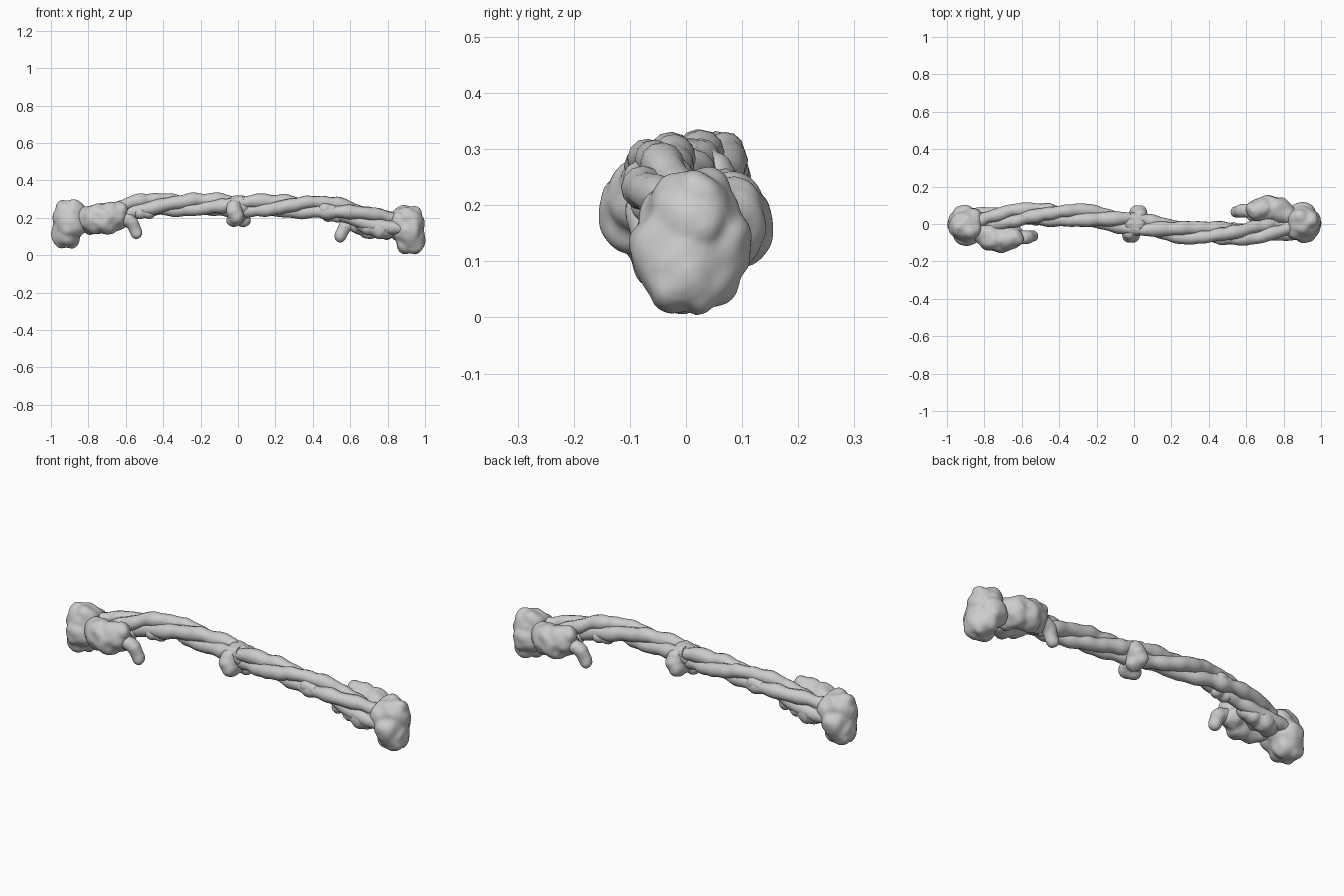
import bpy, math, random
from mathutils import Vector, Matrix, noise

random.seed(4)
TILT = Matrix.Translation((0, 0, -0.004)) @ Matrix.Rotation(0.017, 4, 'Y')
HALF_TURN = Matrix.Rotation(math.pi, 4, 'Z')


def place_pair(ob, name):
    # the model has two-fold symmetry about z, with a slight lean
    twin = ob.copy()
    twin.data = ob.data.copy()
    bpy.context.collection.objects.link(twin)
    ob.name, twin.name = name + "_right", name + "_left"
    ob.matrix_world = TILT
    twin.matrix_world = TILT @ HALF_TURN


def blob(name, balls, bump=0.009):
    # fuse overlapping balls into one lumpy smooth surface
    parts = []
    for x, y, z, r in balls:
        bpy.ops.mesh.primitive_ico_sphere_add(subdivisions=3, radius=r, location=(x, y, z))
        parts.append(bpy.context.object)
    for p in parts:
        p.select_set(True)
    bpy.context.view_layer.objects.active = parts[0]
    if len(parts) > 1:
        bpy.ops.object.join()
    bpy.ops.object.transform_apply(location=True)
    ob = bpy.context.object
    m = ob.modifiers.new("fuse", 'REMESH')
    m.mode = 'VOXEL'
    m.voxel_size = 0.007
    s = ob.modifiers.new("soften", 'SMOOTH')
    s.factor = 0.5
    s.iterations = 12
    for n in ("fuse", "soften"):
        bpy.ops.object.modifier_apply(modifier=n)
    offs = [noise.noise(v.co * 19) * bump for v in ob.data.vertices]
    norms = [v.normal.copy() for v in ob.data.vertices]
    for v, o, n in zip(ob.data.vertices, offs, norms):
        v.co += n * o
    bpy.ops.object.shade_smooth()
    place_pair(ob, name)


def axis(x):
    # gently S-shaped in plan, drooping toward the ends
    y = -0.052 * math.sin(math.pi * x / 0.95)
    z = 0.267 - 0.095 * max(0, (x - 0.42) / 0.42) ** 1.5
    return Vector((x, y, z))


def strand(name, phase):
    n = 64
    cu = bpy.data.curves.new(name, 'CURVE')
    cu.dimensions = '3D'
    cu.bevel_depth = 1.0
    cu.bevel_resolution = 4
    cu.use_fill_caps = True
    sp = cu.splines.new('POLY')
    sp.points.add(n - 1)
    for i in range(n):
        x = -0.03 + 0.91 * i / (n - 1)
        a = phase - x * 2 * math.pi / 0.95
        spread = 0.029 + 0.006 * max(0, x - 0.5) / 0.3
        wob = noise.noise_vector(Vector((x * 14, phase * 7, 0))) * 0.008
        p = axis(x) + Vector((0, math.cos(a), math.sin(a))) * spread + wob
        sp.points[i].co = (*p, 1)
        sp.points[i].radius = 0.035 + 0.008 * noise.noise(Vector((x * 16, phase * 5, 3)))
    ob = bpy.data.objects.new(name, cu)
    bpy.context.collection.objects.link(ob)
    bpy.ops.object.select_all(action='DESELECT')
    ob.select_set(True)
    bpy.context.view_layer.objects.active = ob
    bpy.ops.object.convert(target='MESH')
    bpy.ops.object.shade_smooth()
    place_pair(bpy.context.object, name)


# three twisted strands of the rod
for k in range(3):
    strand("coil_strand_%d" % k, 0.6 + k * 2 * math.pi / 3)

# large end lobe
blob("end_lobe", [
    (0.90, 0.01, 0.20, 0.086), (0.89, 0.03, 0.24, 0.052), (0.91, -0.03, 0.145, 0.074),
    (0.90, 0.052, 0.15, 0.070), (0.92, 0.0, 0.11, 0.082), (0.92, 0.03, 0.09, 0.062),
    (0.94, -0.015, 0.082, 0.058), (0.865, -0.035, 0.19, 0.056), (0.945, 0.02, 0.19, 0.053),
    (0.94, 0.02, 0.24, 0.042), (0.875, 0.045, 0.14, 0.060), (0.945, 0.02, 0.05, 0.030),
    (0.90, -0.01, 0.08, 0.056), (0.865, 0.03, 0.23, 0.048), (0.86, 0.0, 0.15, 0.055)])

# large side lobe beside the rod end
blob("side_lobe", [
    (0.77, 0.07, 0.185, 0.074), (0.72, 0.08, 0.185, 0.076), (0.67, 0.075, 0.20, 0.066),
    (0.75, 0.085, 0.205, 0.062), (0.70, 0.085, 0.16, 0.060), (0.77, 0.075, 0.16, 0.060),
    (0.64, 0.072, 0.235, 0.046), (0.65, 0.06, 0.175, 0.054), (0.80, 0.055, 0.18, 0.062),
    (0.79, 0.04, 0.155, 0.056), (0.81, 0.05, 0.20, 0.055), (0.69, 0.085, 0.23, 0.05)])

# hooked tail hanging from the side lobe
blob("tail", [
    (0.62, 0.07, 0.185, 0.038), (0.59, 0.072, 0.18, 0.037), (0.57, 0.07, 0.168, 0.036),
    (0.56, 0.068, 0.148, 0.034), (0.55, 0.066, 0.125, 0.033), (0.545, 0.065, 0.110, 0.032)], 0.005)

# lumps under the coil where it joins the end lobe
blob("neck", [
    (0.70, -0.03, 0.165, 0.048), (0.75, -0.04, 0.155, 0.052), (0.79, -0.025, 0.15, 0.052),
    (0.66, -0.025, 0.185, 0.042), (0.82, -0.01, 0.18, 0.058), (0.74, 0.01, 0.18, 0.055)])

# small knot binding the middle
blob("middle_knot", [
    (0.015, 0.04, 0.205, 0.046), (0.025, 0.055, 0.235, 0.045), (0.03, 0.05, 0.265, 0.036),
    (0.01, 0.06, 0.21, 0.042), (0.03, 0.03, 0.19, 0.037), (0.01, 0.0, 0.265, 0.060),
    (0.0, 0.02, 0.29, 0.036), (0.0, 0.01, 0.21, 0.04)], 0.005)

# lumps along the rod
blob("rod_bump_outer", [(0.46, -0.08, 0.255, 0.036), (0.50, -0.075, 0.25, 0.034)], 0.005)
blob("rod_bump_inner", [(0.53, -0.025, 0.22, 0.036), (0.48, -0.03, 0.225, 0.036)], 0.005)
